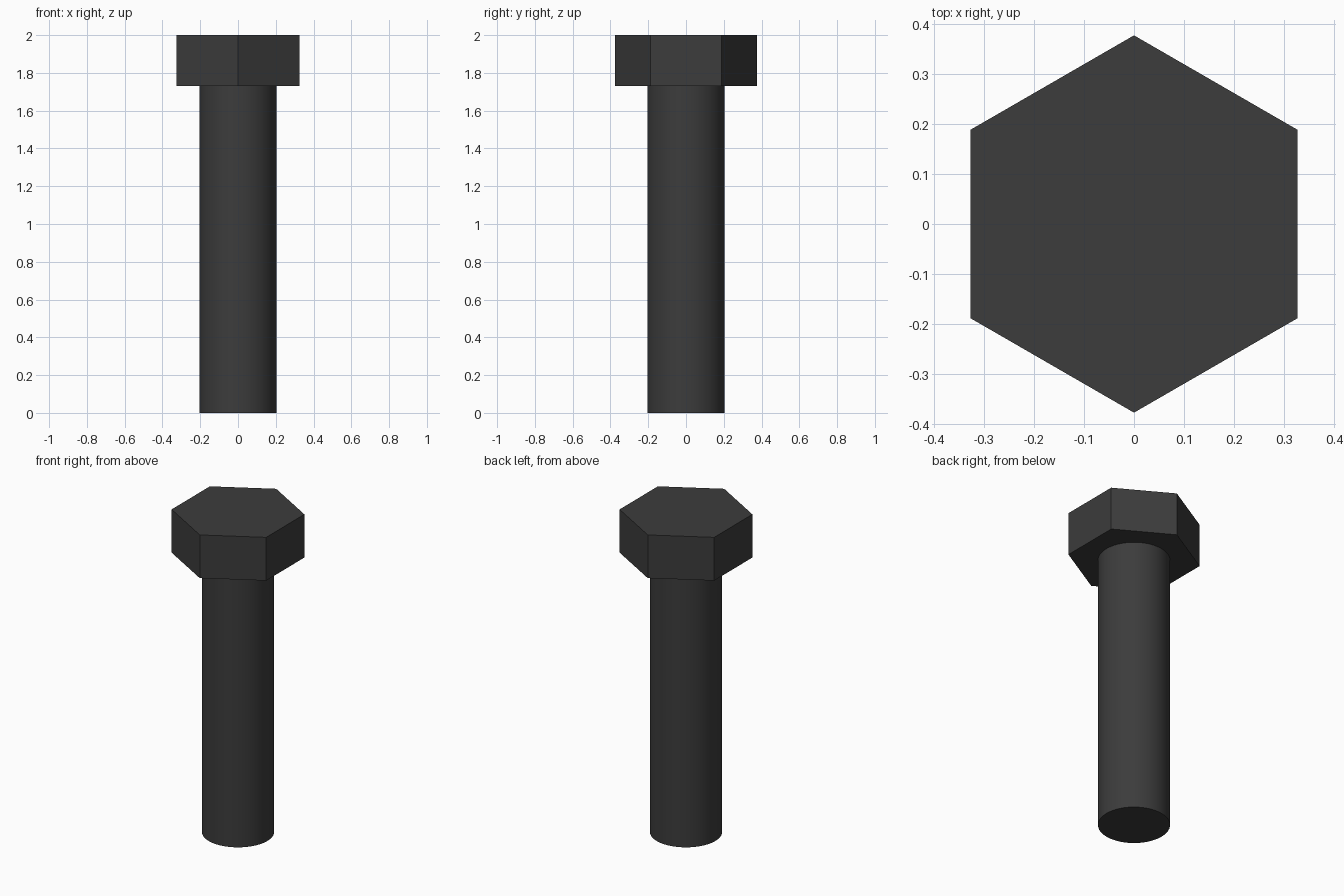
import bpy
import math

if "Cube" in bpy.data.objects:
    bpy.data.objects.remove(bpy.data.objects["Cube"])

SHAFT_R = 0.204
HEAD_R = 0.377
HEAD_Z = 1.73
TOP_Z = 2.0

steel = bpy.data.materials.new("dark_steel")
steel.diffuse_color = (0.045, 0.045, 0.045, 1)
steel.use_nodes = True
steel.node_tree.nodes["Principled BSDF"].inputs["Base Color"].default_value = steel.diffuse_color


def prism(name, sides, radius, z0, z1):
    bpy.ops.mesh.primitive_cylinder_add(
        vertices=sides, radius=radius, depth=z1 - z0, location=(0, 0, (z0 + z1) / 2))
    obj = bpy.context.object
    obj.name = name
    obj.data.materials.append(steel)
    return obj


# Round smooth shank
prism("shank", 64, SHAFT_R, 0, HEAD_Z)
bpy.ops.object.shade_smooth_by_angle(angle=math.radians(30))

# Flat-sided hexagonal head, corners on +y and -y
prism("hex_head", 6, HEAD_R, HEAD_Z, TOP_Z)
